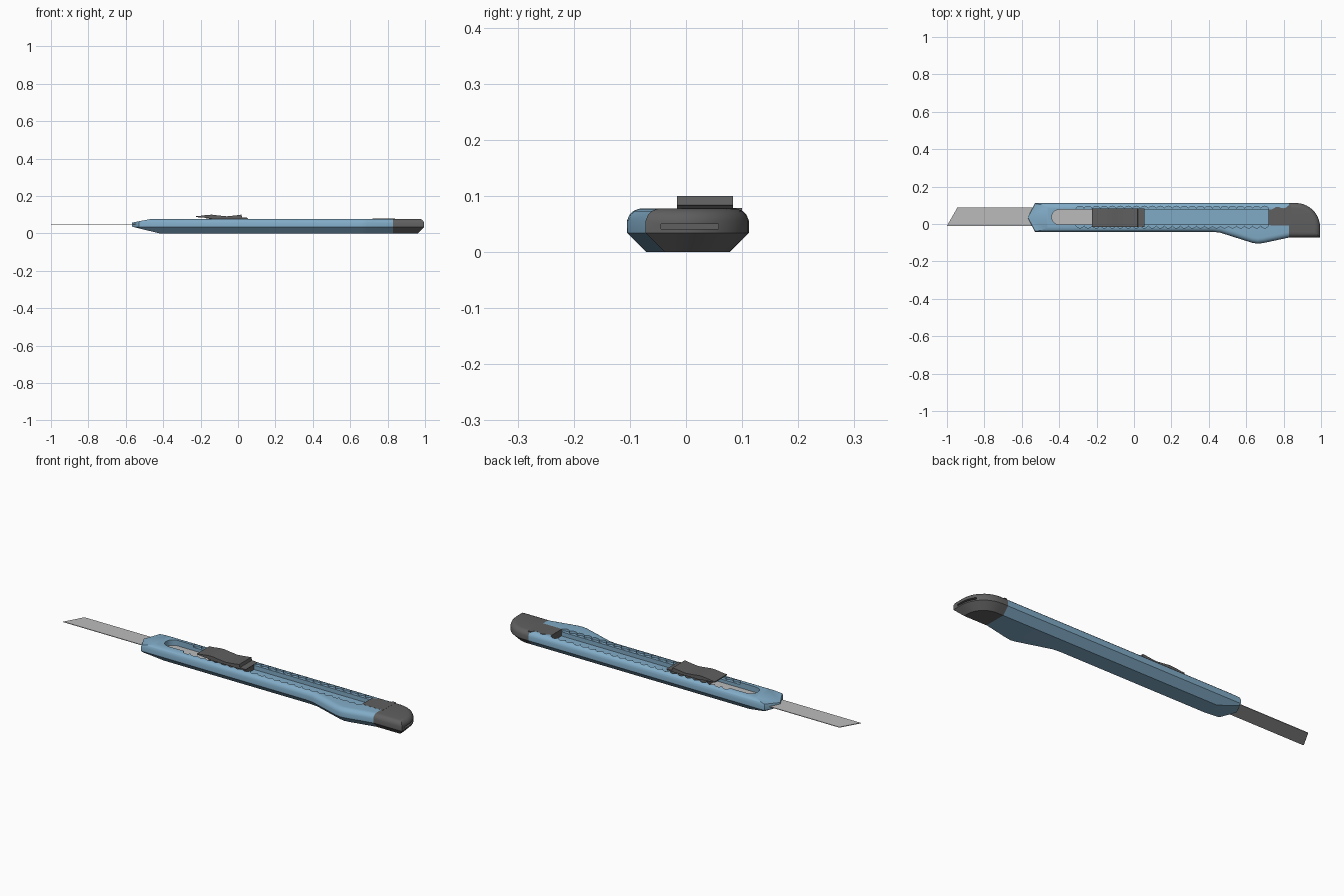
import bpy, bmesh
from math import sin, cos, pi
from mathutils import Vector

if "Cube" in bpy.data.objects:
    bpy.data.objects.remove(bpy.data.objects["Cube"])


def material(name, rgb):
    m = bpy.data.materials.new(name)
    m.use_nodes = True
    m.diffuse_color = (*rgb, 1)
    m.node_tree.nodes["Principled BSDF"].inputs["Base Color"].default_value = (*rgb, 1)
    return m


BLUE = material("blue plastic", (0.22, 0.41, 0.57))
DARK = material("dark grey plastic", (0.115, 0.115, 0.115))
STEEL = material("blade steel", (0.5, 0.5, 0.5))


def finish(name, bm, mat):
    bmesh.ops.recalc_face_normals(bm, faces=bm.faces)
    mesh = bpy.data.meshes.new(name)
    bm.to_mesh(mesh)
    bm.free()
    ob = bpy.data.objects.new(name, mesh)
    bpy.context.collection.objects.link(ob)
    if mat:
        mesh.materials.append(mat)
    return ob


def loft(rings):
    """Closed solid through equally long rings of points."""
    bm = bmesh.new()
    rows = [[bm.verts.new(p) for p in ring] for ring in rings]
    n = len(rows[0])
    for a, b in zip(rows, rows[1:]):
        for i in range(n):
            j = (i + 1) % n
            bm.faces.new((a[i], a[j], b[j], b[i]))
    bm.faces.new(rows[0][::-1])
    bm.faces.new(rows[-1])
    return bm


def slab(name, outline, low, high, mat=None, axis="z"):
    if axis == "z":
        rings = [[(u, v, h) for u, v in outline] for h in (low, high)]
    else:
        rings = [[(u, h, v) for u, v in outline] for h in (low, high)]
    return finish(name, loft(rings), mat)


def inset(outline, d):
    """Offset a counter-clockwise outline inwards with mitred corners."""
    pts = [Vector(p) for p in outline]
    result = []
    for i, p in enumerate(pts):
        a = (p - pts[i - 1]).normalized()
        b = (pts[(i + 1) % len(pts)] - p).normalized()
        na, nb = Vector((-a.y, a.x)), Vector((-b.y, b.x))
        result.append(p + (na + nb) * d / (1 + na.dot(nb)))
    return result


def slice_off(bm, point, normal):
    """Remove everything on the normal's side and close the cut."""
    cut = bmesh.ops.bisect_plane(bm, geom=bm.verts[:] + bm.edges[:] + bm.faces[:],
                                 plane_co=point, plane_no=normal, clear_outer=True)
    edges = [e for e in cut["geom_cut"] if isinstance(e, bmesh.types.BMEdge)]
    bmesh.ops.contextual_create(bm, geom=edges)


def carve(ob, cutters):
    for c in cutters:
        mod = ob.modifiers.new("cut", "BOOLEAN")
        mod.operation, mod.solver, mod.object = "DIFFERENCE", "EXACT", c
    bpy.context.view_layer.update()
    deps = bpy.context.evaluated_depsgraph_get()
    ob_mesh = bpy.data.meshes.new_from_object(ob.evaluated_get(deps))
    ob.modifiers.clear()
    ob.data = ob_mesh
    for c in cutters:
        bpy.data.objects.remove(c)


def smooth(ob, angle=0.5):
    bpy.ops.object.select_all(action="DESELECT")
    ob.select_set(True)
    bpy.context.view_layer.objects.active = ob
    bpy.ops.object.shade_smooth_by_angle(angle=angle)


# Shared shell of handle and end cap: plan outline and section levels
SPLIT = 0.83
arc = [(0.865 + 0.13 * cos(t * pi / 20), -0.018 + 0.13 * sin(t * pi / 20)) for t in range(11)]
plan = [(-0.568, 0.036), (-0.53, -0.042), (0.42, -0.042), (0.46, -0.046),
        (0.63, -0.1), (0.66, -0.105), (0.69, -0.102), (SPLIT, -0.072), (0.995, -0.072)]
plan += arc + [(-0.53, 0.112)]
levels = [(0, 0.034), (0.034, 0), (0.056, 0), (0.066, 0.004),
          (0.073, 0.011), (0.077, 0.02), (0.078, 0.029)]


def shell():
    return loft([[(p.x, p.y, z) for p in inset(plan, d)] for z, d in levels])


# Handle with tapered nose
bm = shell()
slice_off(bm, (SPLIT, 0, 0), (1, 0, 0))
slice_off(bm, (-0.568, 0, 0.057), (-0.021, 0, 0.108))
slice_off(bm, (-0.568, 0, 0.036), (-0.036, 0, -0.148))
handle = finish("handle", bm, BLUE)

# Long slider slot with a rounded front end
LOW, HIGH = -0.003, 0.077
mid, rad = (LOW + HIGH) / 2, (HIGH - LOW) / 2
slot = [(-0.4 + rad * cos(pi / 2 + k * pi / 12), mid + rad * sin(pi / 2 + k * pi / 12))
        for k in range(13)]
slot += [(0.85, LOW), (0.85, HIGH)]
slot_cutter = slab("slot_cutter", slot, 0.044, 0.1)

# Shallow scalloped teeth on both sides of the slot
COUNT, START, END = 24, -0.31, 0.72
pitch = (END - START) / COUNT
wave = []
for i in range(COUNT):
    for k in range(6):
        t = k / 6
        wave.append((START + (i + t) * pitch, 0.004 + 0.013 * sin(pi * t) ** 0.6))
wave.append((END, 0.004))
teeth = [(x, LOW - 0.001 - w) for x, w in wave] + [(x, HIGH + 0.001 + w) for x, w in wave[::-1]]
teeth_cutter = slab("teeth_cutter", teeth, 0.066, 0.101)
carve(handle, [slot_cutter, teeth_cutter])
smooth(handle)

# End cap with a narrow snap-off slit in its end
bm = shell()
slice_off(bm, (SPLIT, 0, 0), (-1, 0, 0))
cap = finish("end_cap", bm, DARK)
slit = slab("slit_cutter", [(0.93, -0.045), (1.05, -0.045), (1.05, 0.058), (0.93, 0.058)],
            0.041, 0.05)
carve(cap, [slit])
smooth(cap)

# Cap tongue lying in the rear of the slot
tongue = [(0.72, -0.003), (0.735, -0.008), (0.84, -0.008), (0.84, 0.1), (0.825, 0.1),
          (0.815, 0.088), (0.8, 0.084), (0.785, 0.086), (0.775, 0.092), (0.76, 0.092),
          (0.75, 0.085), (0.735, 0.077), (0.72, 0.077)]
slab("cap_tongue", tongue, 0.044, 0.0785, DARK)

# Blade with slanted tip
slab("blade", [(-1, -0.01), (-0.1, -0.01), (-0.1, 0.087), (-0.945, 0.087)], 0.046, 0.049, STEEL)

# Thumb slider: contoured pad, base lip and stem
pad = [(-0.225, 0.087), (-0.16, 0.082), (-0.14, 0.078), (0.05, 0.078), (0.055, 0.083),
       (0.022, 0.085), (0.018, 0.1), (-0.02, 0.095), (-0.06, 0.091), (-0.1, 0.095),
       (-0.14, 0.1), (-0.17, 0.098), (-0.205, 0.093), (-0.225, 0.092)]
smooth(slab("thumb_slider", pad, -0.016, 0.084, DARK, axis="y"), 0.35)
slab("slider_stem", [(-0.17, 0.0), (0.04, 0.0), (0.04, 0.074), (-0.17, 0.074)], 0.045, 0.08, DARK)
